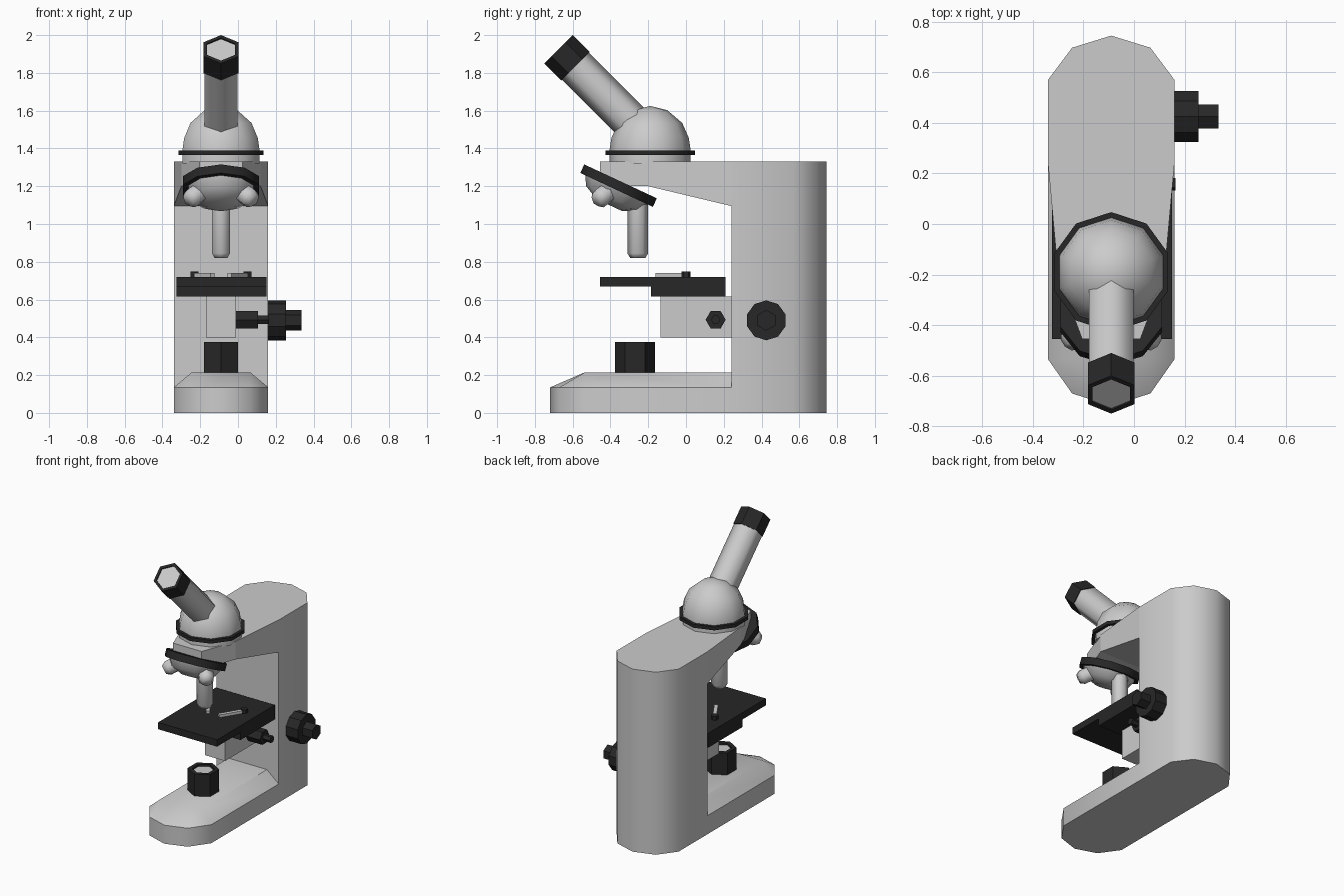
import bpy, bmesh, math
from mathutils import Vector

if "Cube" in bpy.data.objects:
    bpy.data.objects.remove(bpy.data.objects["Cube"])

CX = -0.09  # symmetry plane of the body


def material(name, value):
    m = bpy.data.materials.new(name)
    m.diffuse_color = (value, value, value, 1)
    m.use_nodes = True
    m.node_tree.nodes["Principled BSDF"].inputs["Base Color"].default_value = m.diffuse_color
    return m


DARK = material("dark_plastic", 0.02)
LIGHT = material("light_metal", 0.75)


def loft(name, loops, mat=None, smooth=40):
    """Skin equal-length loops of points and cap both ends."""
    bm = bmesh.new()
    rings = [[bm.verts.new(p) for p in loop] for loop in loops]
    n = len(rings[0])
    for a, b in zip(rings, rings[1:]):
        for i in range(n):
            j = (i + 1) % n
            bm.faces.new((a[i], a[j], b[j], b[i]))
    bm.faces.new(rings[0])
    bm.faces.new(rings[-1])
    bmesh.ops.remove_doubles(bm, verts=bm.verts, dist=1e-4)
    bmesh.ops.dissolve_degenerate(bm, edges=bm.edges, dist=1e-5)
    bmesh.ops.recalc_face_normals(bm, faces=bm.faces)
    me = bpy.data.meshes.new(name)
    bm.to_mesh(me)
    bm.free()
    if smooth:
        me.shade_smooth()
        me.set_sharp_from_angle(angle=math.radians(smooth))
    if mat:
        me.materials.append(mat)
    ob = bpy.data.objects.new(name, me)
    bpy.context.collection.objects.link(ob)
    return ob


def lathe(name, origin, axis, ref, sides, profile, mat=None, smooth=40):
    """Spin (radius, height) points about an axis; a corner points along ref."""
    o, w = Vector(origin), Vector(axis).normalized()
    u = Vector(ref)
    u = (u - w * u.dot(w)).normalized()
    v = w.cross(u)
    loops = []
    for r, h in profile:
        angles = [2 * math.pi * i / sides for i in range(sides)]
        loops.append([o + w * h + (u * math.cos(a) + v * math.sin(a)) * r for a in angles])
    return loft(name, loops, mat, smooth)


def box(name, x0, x1, y0, y1, z0, z1, mat=None):
    ring = [(x0, y0), (x1, y0), (x1, y1), (x0, y1)]
    return loft(name, [[(x, y, z) for x, y in ring] for z in (z0, z1)], mat, 0)


def at(half, z):
    return [(CX + x, y, z) for x, y in half]


X, Y, Z = (1, 0, 0), (0, 1, 0), (0, 0, 1)

# Column with rounded back
plan = [(0.25, 0.24), (0.25, 0.57), (0.155, 0.697), (0, 0.745),
        (-0.155, 0.697), (-0.25, 0.57), (-0.25, 0.24)]
loft("column", [at(plan, 0), at(plan, 1.33)])

# Foot with chamfered top
foot = [(0.25, 0.24), (0.25, -0.535), (0.155, -0.67), (0, -0.72),
        (-0.155, -0.67), (-0.25, -0.535), (-0.25, 0.24)]
top = [(max(-0.155, min(0.155, x)), max(y, -0.535)) for x, y in foot]
loft("foot", [at(foot, 0), at(foot, 0.135), at(top, 0.215)])

# Upper arm, sections from column to front
sections = [(0.24, 0.25, 1.095), (-0.2, 0.21, 1.2), (-0.455, 0.115, 1.2)]
loft("upper_arm", [[(CX - w, y, z), (CX + w, y, z), (CX + w, y, 1.33), (CX - w, y, 1.33)]
                   for y, w, z in sections], smooth=0)

# Head dome and its ring
head = (CX, -0.19, 0)
lathe("head_dome", head, Z, Y, 10,
      [(0.215, 1.32), (0.215, 1.39), (0.205, 1.455), (0.17, 1.535), (0.09, 1.603), (0, 1.625)])
lathe("head_ring", head, Z, Y, 10, [(0.237, 1.365), (0.237, 1.39)], DARK)

# Eyepiece tube, cap and lens
eye, down = (CX, -0.675, 1.925), (0, 1, -1)
lathe("eyepiece_tube", eye, down, Z, 6, [(0.101, 0.1), (0.101, 0.62)], smooth=65)
lathe("eyepiece_cap", eye, down, Z, 6,
      [(0.085, 0.012), (0.085, 0), (0.106, 0), (0.106, 0.127), (0.08, 0.127)], DARK, 0)
lathe("eyepiece_lens", eye, down, Z, 6, [(0.085, 0.008), (0.085, 0.02)], LIGHT, 0)

# Tilted nosepiece
nose, tilt = (CX, -0.357, 1.203), (0, -0.423, -0.906)
lathe("nosepiece_ring", nose, tilt, Y, 10, [(0.212, -0.025), (0.212, 0.025)], DARK)
lathe("nosepiece_dome", nose, tilt, Y, 10,
      [(0.185, 0.02), (0.155, 0.075), (0.075, 0.114)], smooth=45)

# Objectives: one long and vertical, two short at the sides
lathe("main_objective", (CX, -0.255, 1.13), (0, 0, -1), Y, 6,
      [(0.055, 0), (0.055, 0.285), (0.04, 0.31)], LIGHT, 65)
for s, side in ((-1, "left"), (1, "right")):
    lathe(side + "_objective", (CX + s * 0.1, -0.4, 1.175), (s * 0.08, -0.08, -0.055), Z, 6,
          [(0.055, 0), (0.055, 0.085), (0.035, 0.115)], LIGHT, 65)

# Stage, its carrier and support
box("stage_plate", -0.325, 0.15, -0.455, 0.21, 0.67, 0.72, DARK)
box("stage_carrier", -0.325, 0.15, -0.185, 0.21, 0.615, 0.67, DARK)
box("stage_support", CX - 0.08, CX + 0.08, -0.135, 0.24, 0.4, 0.615)

# Slide clips with posts
for s, side in ((-1, "left"), (1, "right")):
    a, b = Vector((CX + s * 0.14, 0, 0)), Vector((CX + s * 0.045, -0.155, 0))
    n = (b - a).cross(Vector(Z)).normalized() * 0.013
    ring = [a + n, b + n, b - n, a - n]
    loft(side + "_clip", [[p + Vector((0, 0, z)) for p in ring] for z in (0.72, 0.74)], LIGHT, 0)
    lathe(side + "_clip_post", a, Z, Y, 6, [(0.025, 0.72), (0.025, 0.748)], DARK, 0)

# Lamp with recessed glass
lamp = (CX, -0.27, 0)
lathe("lamp_housing", lamp, Z, Y, 6,
      [(0.105, 0.21), (0.105, 0.375), (0.075, 0.375), (0.075, 0.355)], DARK, 0)
lathe("lamp_glass", lamp, Z, Y, 6, [(0.075, 0.35), (0.075, 0.36)], LIGHT, 0)

# Focus knobs
lathe("coarse_knob", (0, 0.425, 0.49), X, Z, 10, [(0.106, 0.15), (0.106, 0.255)], DARK, 0)
lathe("fine_knob", (0, 0.425, 0.49), X, Z, 6, [(0.055, 0.25), (0.055, 0.335)], DARK, 0)
lathe("stage_knob", (0, 0.157, 0.493), X, Y, 6,
      [(0.053, -0.015), (0.053, 0.105), (0.025, 0.105), (0.025, 0.165)], DARK, 0)
